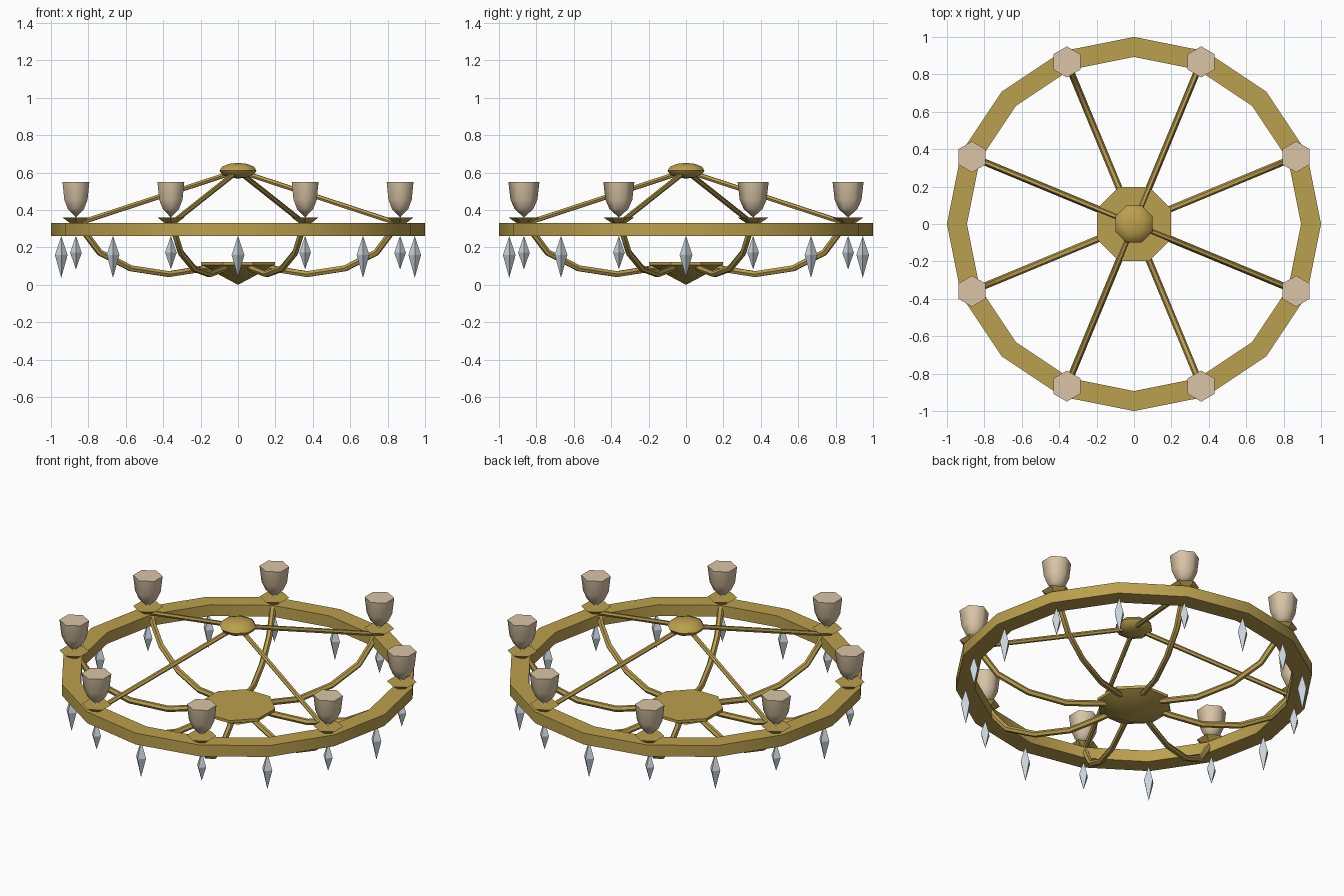
import bpy, bmesh, math
from mathutils import Vector

if "Cube" in bpy.data.objects:
    bpy.data.objects.remove(bpy.data.objects["Cube"])


def material(name, rgb):
    m = bpy.data.materials.new(name)
    m.diffuse_color = (*rgb, 1)
    m.use_nodes = True
    m.node_tree.nodes["Principled BSDF"].inputs["Base Color"].default_value = m.diffuse_color
    return m


GOLD = material("aged_gold", (0.50, 0.35, 0.075))
CREAM = material("cream_glass", (0.70, 0.56, 0.38))
CRYSTAL = material("pale_crystal", (0.60, 0.67, 0.72))


def finish(name, bm, mat, angle):
    """Turn a bmesh into a named object with sharp-aware smoothing."""
    bmesh.ops.recalc_face_normals(bm, faces=bm.faces)
    me = bpy.data.meshes.new(name)
    bm.to_mesh(me)
    bm.free()
    ob = bpy.data.objects.new(name, me)
    bpy.context.collection.objects.link(ob)
    me.materials.append(mat)
    bpy.ops.object.select_all(action='DESELECT')
    ob.select_set(True)
    bpy.context.view_layer.objects.active = ob
    if angle:
        bpy.ops.object.shade_smooth_by_angle(angle=math.radians(angle))
    return ob


def lathe(name, profile, sides, mat, angle=0, turn=0.0, at=(0, 0), closed=False):
    """Spin (radius, z) points around a vertical axis; radius 0 makes a tip."""
    bm = bmesh.new()
    rings = []
    for r, z in profile:
        n = sides if r > 0 else 1
        rings.append([bm.verts.new((at[0] + r * math.cos(turn + math.tau * i / sides),
                                    at[1] + r * math.sin(turn + math.tau * i / sides), z))
                      for i in range(n)])
    pairs = list(zip(rings, rings[1:]))
    if closed:
        pairs.append((rings[-1], rings[0]))
    for a, b in pairs:
        for i in range(sides):
            j = (i + 1) % sides
            quad = [a[i % len(a)], a[j % len(a)], b[j % len(b)], b[i % len(b)]]
            bm.faces.new(list(dict.fromkeys(quad)))
    if not closed:
        for ring in (rings[0], rings[-1]):
            if len(ring) > 1:
                bm.faces.new(ring)
    return finish(name, bm, mat, angle)


def bar(name, path, theta, radius, sides=6):
    """Sweep a polygon along (radius, z) points in the vertical plane at theta."""
    out = Vector((math.cos(theta), math.sin(theta), 0))
    side = Vector((-math.sin(theta), math.cos(theta), 0))
    pts = [out * r + Vector((0, 0, z)) for r, z in path]
    bm = bmesh.new()
    rings = []
    for k, p in enumerate(pts):
        tangent = (pts[min(k + 1, len(pts) - 1)] - pts[max(k - 1, 0)]).normalized()
        up = tangent.cross(side)
        rings.append([bm.verts.new(p + radius * (side * math.cos(math.tau * i / sides)
                                                 + up * math.sin(math.tau * i / sides)))
                      for i in range(sides)])
    for a, b in zip(rings, rings[1:]):
        for i in range(sides):
            j = (i + 1) % sides
            bm.faces.new((a[i], a[j], b[j], b[i]))
    bm.faces.new(rings[0])
    bm.faces.new(rings[-1])
    return finish(name, bm, GOLD, 30)


def polar(r, theta):
    return (r * math.cos(theta), r * math.sin(theta))


EIGHTH = math.pi / 8

# Outer hoop
lathe("hoop", [(1.0, 0.26), (1.0, 0.33), (0.893, 0.33), (0.893, 0.26)], 16, GOLD, 30, closed=True)

# Lower hub plate with pointed underside
lathe("lower_hub", [(0, 0.0), (0.213, 0.105), (0.213, 0.122)], 8, GOLD, 30, EIGHTH)

# Flattened top knob
knob = [(0 if k in (0, 6) else 0.107 * math.sin(math.pi * k / 6),
         0.61 - 0.042 * math.cos(math.pi * k / 6)) for k in range(7)]
lathe("top_knob", knob, 8, GOLD, 60, EIGHTH)

for k in range(8):
    lamp_dir = EIGHTH + k * math.pi / 4
    spot = polar(0.938, lamp_dir)

    # Curved lower arm
    bar("arm", [(0.12, 0.105), (0.21, 0.085), (0.40, 0.057), (0.62, 0.088),
                (0.80, 0.172), (0.875, 0.265), (0.91, 0.32)], lamp_dir, 0.018)

    # Flared saucer and glass cup
    lathe("saucer", [(0.03, 0.325), (0.083, 0.36)], 6, GOLD, 30, math.pi / 2, spot)
    lathe("cup", [(0, 0.36), (0.05, 0.405), (0.072, 0.455), (0.083, 0.55)],
          6, CREAM, 65, math.pi / 2, spot)

    # Hanging crystals, short below lamps and long between them
    lathe("short_crystal", [(0, 0.083), (0.031, 0.172), (0, 0.262)], 4, CRYSTAL, 0, 0, spot)
    lathe("long_crystal", [(0, 0.037), (0.034, 0.160), (0, 0.262)], 4, CRYSTAL, 0, 0,
          polar(0.945, k * math.pi / 4))

    # Straight stay rods on every other lamp
    if k % 2:
        bar("stay_rod", [(0.04, 0.597), (0.92, 0.33)], lamp_dir, 0.014)
